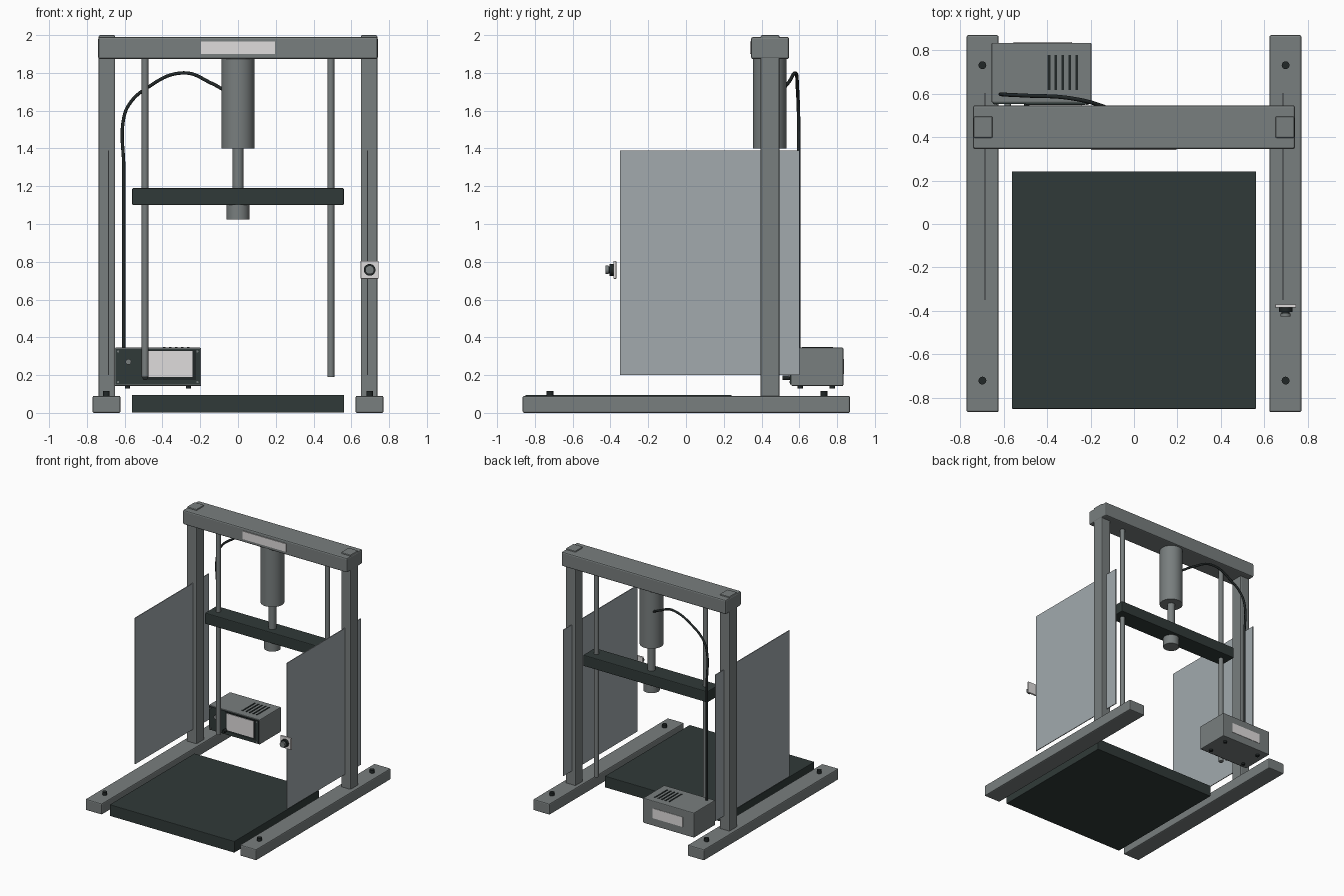
import bpy, math
from mathutils import Vector

if "Cube" in bpy.data.objects:
    bpy.data.objects.remove(bpy.data.objects["Cube"])


def material(name, rgb):
    m = bpy.data.materials.new(name)
    m.diffuse_color = (*rgb, 1)
    m.use_nodes = True
    m.node_tree.nodes["Principled BSDF"].inputs["Base Color"].default_value = m.diffuse_color
    return m


STEEL = material("steel grey", (0.19, 0.21, 0.21))
DARK = material("dark green grey", (0.030, 0.042, 0.040))
PANEL = material("pale panel grey", (0.36, 0.40, 0.42))
PLATE = material("off white", (0.74, 0.72, 0.72))
BLACK = material("black rubber", (0.015, 0.020, 0.020))


def box(name, x, y, z, mat, bevel=0.0):
    """Box from (min, max) ranges on each axis."""
    bpy.ops.mesh.primitive_cube_add(size=1, location=[(a + b) / 2 for a, b in (x, y, z)])
    o = bpy.context.object
    o.name = name
    o.scale = [b - a for a, b in (x, y, z)]
    bpy.ops.object.transform_apply(location=False, rotation=False, scale=True)
    o.data.materials.append(mat)
    if bevel:
        m = o.modifiers.new("edge", "BEVEL")
        m.width, m.segments = bevel, 2
    return o


def rod(name, p0, p1, r, mat, sides=32):
    """Cylinder between two points."""
    p0, p1 = Vector(p0), Vector(p1)
    d = p1 - p0
    bpy.ops.mesh.primitive_cylinder_add(vertices=sides, radius=r, depth=d.length,
                                        location=(p0 + p1) / 2)
    o = bpy.context.object
    o.name = name
    o.rotation_euler = d.to_track_quat("Z", "Y").to_euler()
    o.data.materials.append(mat)
    bpy.ops.object.shade_smooth_by_angle(angle=math.radians(40))
    return o


def span(s, a, b):
    return tuple(sorted((s * a, s * b)))


# Both sides: floor rail, bolts, upright, guard panel, guide rod
for side, s in (("left", -1), ("right", 1)):
    box(side + "_floor_rail", span(s, 0.622, 0.77), (-0.865, 0.868), (0, 0.09), STEEL, 0.008)
    for end, y in (("front", -0.72), ("back", 0.73)):
        rod(f"{side}_{end}_bolt", (s * 0.697, y, 0.085), (s * 0.697, y, 0.115), 0.018, BLACK, 20)
    box(side + "_upright", span(s, 0.65, 0.738), (0.395, 0.495), (0.08, 2.0), STEEL, 0.008)
    box(side + "_guard_panel", span(s, 0.682, 0.688), (-0.35, 0.602), (0.2, 1.39), PANEL)
    rod(side + "_guide_rod", (s * 0.492, 0.45, 0.19), (s * 0.492, 0.45, 1.9), 0.018, STEEL, 24)

# Top beam with name plate
box("top_beam", (-0.74, 0.74), (0.345, 0.546), (1.873, 1.99), STEEL, 0.01)
box("beam_plate", (-0.197, 0.195), (0.340, 0.346), (1.90, 1.965), PLATE)

# Ram and moving crosshead
rod("ram_cylinder", (0, 0.443, 1.4), (0, 0.443, 1.9), 0.088, STEEL, 48)
rod("ram_piston", (0, 0.443, 1.15), (0, 0.443, 1.42), 0.029, STEEL)
rod("press_head", (0, 0.443, 1.025), (0, 0.443, 1.12), 0.061, STEEL, 40)
box("crosshead", (-0.56, 0.56), (0.373, 0.525), (1.1, 1.19), DARK, 0.006)

# Base mat
box("base_mat", (-0.562, 0.562), (-0.85, 0.242), (0.002, 0.095), DARK, 0.004)

# Control box
box("control_box", (-0.655, -0.195), (0.558, 0.833), (0.142, 0.345), STEEL, 0.006)
box("control_face", (-0.648, -0.202), (0.551, 0.560), (0.149, 0.338), DARK)
box("screen_frame", (-0.497, -0.222), (0.547, 0.553), (0.173, 0.334), BLACK)
box("screen", (-0.482, -0.24), (0.543, 0.549), (0.19, 0.327), PLATE)
rod("control_knob", (-0.58, 0.535, 0.27), (-0.58, 0.555, 0.27), 0.015, STEEL, 20)
rod("control_socket", (-0.492, 0.512, 0.186), (-0.492, 0.555, 0.186), 0.013, BLACK, 20)
for i in range(4):
    x, z = (-0.635, -0.215)[i % 2], (0.163, 0.325)[i // 2]
    rod("face_screw", (x, 0.547, z), (x, 0.555, z), 0.006, STEEL, 12)
    fx, fy = (-0.585, -0.262)[i % 2], (0.605, 0.775)[i // 2]
    rod("box_foot", (fx, fy, 0.128), (fx, fy, 0.15), 0.014, BLACK, 16)
for i in range(5):
    x = -0.391 + i * 0.032
    box("vent_slot", (x - 0.006, x + 0.006), (0.615, 0.778), (0.343, 0.348), BLACK)
box("back_label", (-0.555, -0.285), (0.830, 0.836), (0.205, 0.285), PLATE)

# Stop button on its plate
bx, bz = 0.697, 0.757
box("button_plate", (bx - 0.048, bx + 0.048), (-0.385, -0.369), (bz - 0.047, bz + 0.047), PLATE, 0.003)
rod("button_collar", (bx, -0.405, bz), (bx, -0.384, bz), 0.031, BLACK, 32)
rod("button_stem", (bx, -0.414, bz), (bx, -0.40, bz), 0.018, BLACK, 24)
rod("button_head", (bx, -0.426, bz), (bx, -0.411, bz), 0.023, STEEL, 32)

# Hose from ram to control box
curve = bpy.data.curves.new("hose", "CURVE")
curve.dimensions = "3D"
curve.bevel_depth = 0.009
curve.bevel_resolution = 3
curve.resolution_u = 10
curve.use_fill_caps = True
pts = [(-0.06, 0.50, 1.70), (-0.14, 0.54, 1.745), (-0.29, 0.578, 1.80), (-0.49, 0.59, 1.715),
       (-0.575, 0.594, 1.635), (-0.605, 0.596, 1.56), (-0.605, 0.596, 1.3), (-0.605, 0.596, 0.34)]
spl = curve.splines.new("BEZIER")
spl.bezier_points.add(len(pts) - 1)
for bp, p in zip(spl.bezier_points, pts):
    bp.co = p
    bp.handle_left_type = bp.handle_right_type = "AUTO"
hose = bpy.data.objects.new("hose", curve)
bpy.context.collection.objects.link(hose)
curve.materials.append(BLACK)
